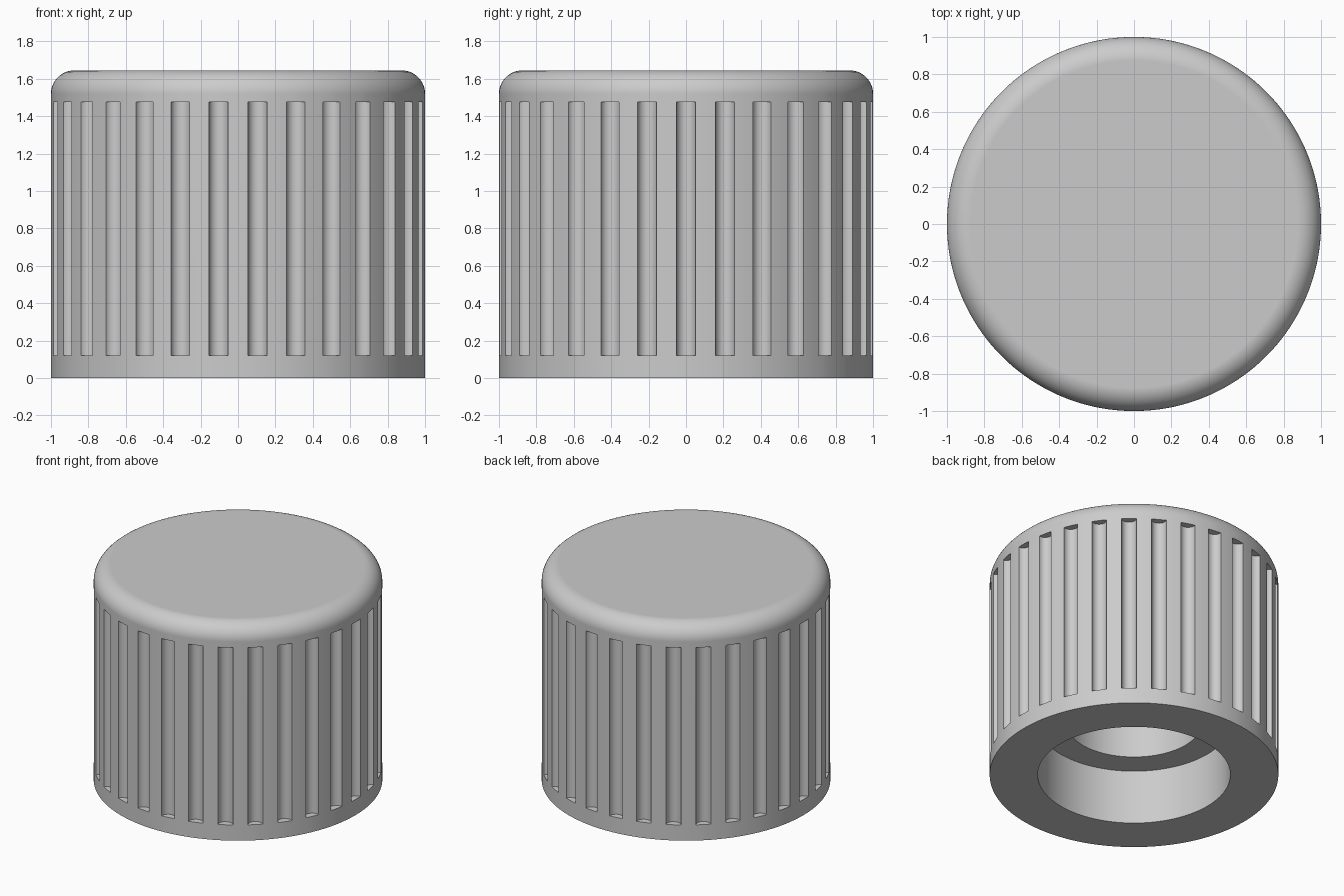
import bpy
import bmesh
from math import sin, cos, pi, radians
from mathutils import Matrix, Vector

cube = bpy.data.objects.get("Cube")
if cube:
    bpy.data.objects.remove(cube, do_unlink=True)

HEIGHT = 1.645
FILLET = 0.125
GROOVES = 30
GROOVE_RADIUS = 0.052
GROOVE_BOTTOM, GROOVE_TOP = 0.12, 1.475

grey = bpy.data.materials.new("plain_grey")
grey.use_nodes = True
grey.diffuse_color = (0.6, 0.6, 0.6, 1)
grey.node_tree.nodes["Principled BSDF"].inputs["Base Color"].default_value = (0.6, 0.6, 0.6, 1)


def add_object(name, bm):
    bmesh.ops.recalc_face_normals(bm, faces=bm.faces)
    mesh = bpy.data.meshes.new(name)
    bm.to_mesh(mesh)
    bm.free()
    mesh.materials.append(grey)
    obj = bpy.data.objects.new(name, mesh)
    bpy.context.collection.objects.link(obj)
    return obj


def lathe(name, profile, segments):
    """Spin an open (radius, height) profile and cap both ends."""
    bm = bmesh.new()
    rings = [[bm.verts.new((r * cos(2 * pi * i / segments), r * sin(2 * pi * i / segments), z))
              for i in range(segments)] for r, z in profile]
    for low, high in zip(rings, rings[1:]):
        for i in range(segments):
            j = (i + 1) % segments
            bm.faces.new((low[i], low[j], high[j], high[i]))
    bm.faces.new(rings[0])
    bm.faces.new(rings[-1])
    return add_object(name, bm)


# Knob body: stepped blind bore, flat base, straight wall, rounded top edge
profile = [(0.47, 1.3), (0.47, 0.415), (0.667, 0.415), (0.667, 0), (1, 0)]
for step in range(13):
    a = radians(90 * step / 12)
    profile.append((1 - FILLET + FILLET * cos(a), HEIGHT - FILLET + FILLET * sin(a)))
knob = lathe("knob_body", profile, 180)

# Ring of round grip grooves, cut from the outer wall
bm = bmesh.new()
for i in range(GROOVES):
    a = 2 * pi * i / GROOVES
    centre = Vector((cos(a), sin(a), (GROOVE_BOTTOM + GROOVE_TOP) / 2))
    bmesh.ops.create_cone(bm, cap_ends=True, segments=32, radius1=GROOVE_RADIUS,
                          radius2=GROOVE_RADIUS, depth=GROOVE_TOP - GROOVE_BOTTOM,
                          matrix=Matrix.Translation(centre) @ Matrix.Rotation(a, 4, "Z"))
cutter = add_object("groove_cutter", bm)

cut = knob.modifiers.new("grip_grooves", "BOOLEAN")
cut.operation = "DIFFERENCE"
cut.solver = "EXACT"
cut.object = cutter

bpy.ops.object.select_all(action="DESELECT")
knob.select_set(True)
bpy.context.view_layer.objects.active = knob
bpy.ops.object.modifier_apply(modifier=cut.name)
bpy.data.objects.remove(cutter, do_unlink=True)

# Smooth walls with crisp groove and bore edges
bpy.ops.object.shade_smooth_by_angle(angle=radians(30))
weighted = knob.modifiers.new("flat_faces", "WEIGHTED_NORMAL")
weighted.keep_sharp = True
